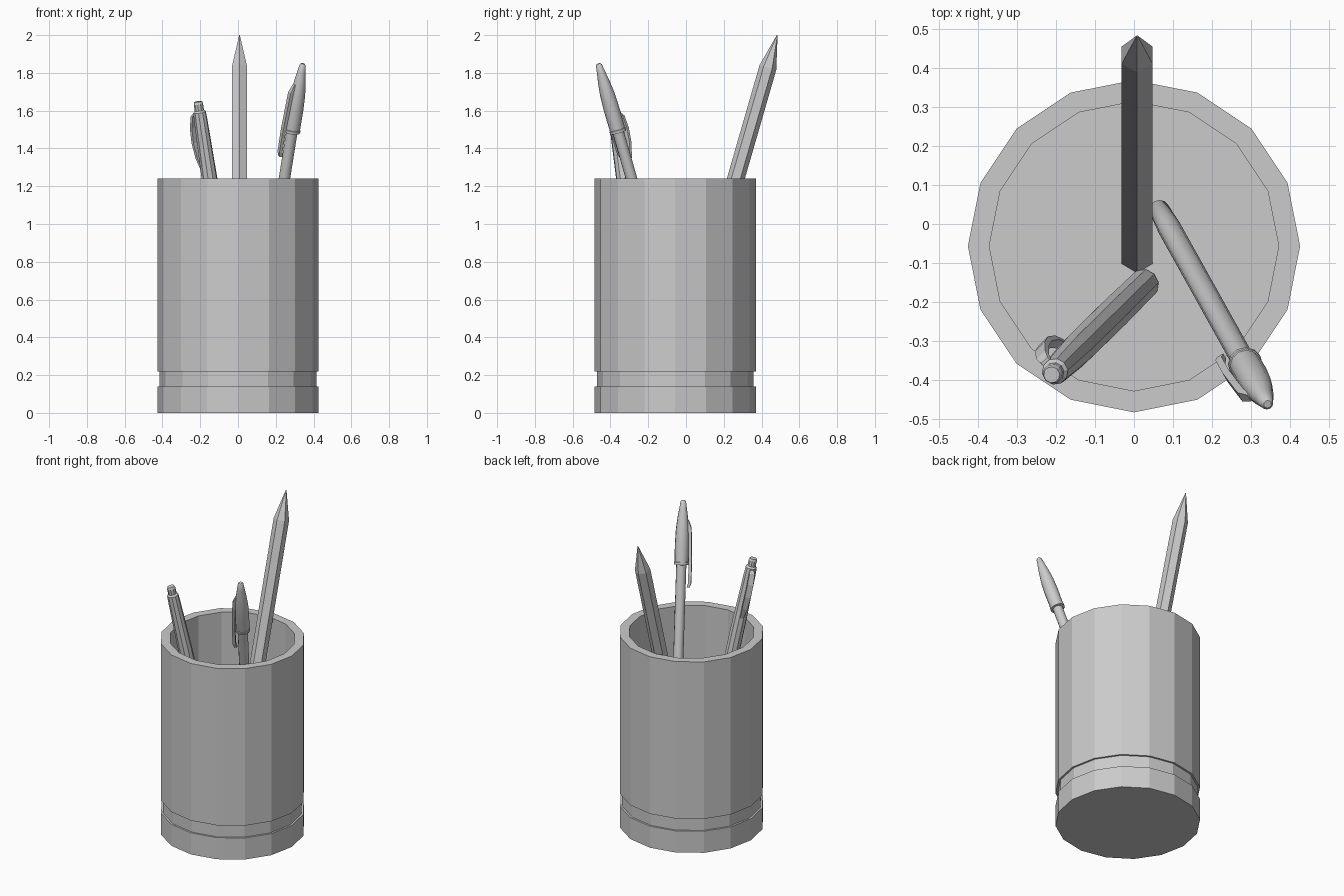
import bpy, bmesh, math
from mathutils import Vector

if "Cube" in bpy.data.objects:
    bpy.data.objects.remove(bpy.data.objects["Cube"])

grey = bpy.data.materials.new("plain_grey")
grey.use_nodes = True
GREY = (0.6, 0.6, 0.6, 1)
grey.diffuse_color = GREY
grey.node_tree.nodes["Principled BSDF"].inputs["Base Color"].default_value = GREY


def finish(name, bm, smooth=False):
    bmesh.ops.remove_doubles(bm, verts=bm.verts, dist=1e-5)
    bmesh.ops.recalc_face_normals(bm, faces=bm.faces)
    mesh = bpy.data.meshes.new(name)
    bm.to_mesh(mesh)
    bm.free()
    mesh.materials.append(grey)
    obj = bpy.data.objects.new(name, mesh)
    bpy.context.collection.objects.link(obj)
    if smooth:
        bpy.ops.object.select_all(action="DESELECT")
        obj.select_set(True)
        bpy.context.view_layer.objects.active = obj
        bpy.ops.object.shade_smooth_by_angle(angle=math.radians(40))
    return obj


def frame(base, tip):
    """Start point, axis, horizontal side direction and the remaining normal."""
    base, tip = Vector(base), Vector(tip)
    d = (tip - base).normalized()
    u = d.cross(Vector((0, 0, 1)))
    u = u.normalized() if u.length > 1e-4 else Vector((0, 1, 0))
    return base, d, u, d.cross(u)


def lathe(name, base, tip, profile, sides, smooth=False):
    """Spin (radius, distance) points about the line from base to tip."""
    o, d, u, v = frame(base, tip)
    bm = bmesh.new()
    rings = []
    for r, t in profile:
        ring = []
        for i in range(sides):
            a = math.tau * i / sides
            ring.append(bm.verts.new(o + d * t + (v * math.cos(a) + u * math.sin(a)) * r))
        rings.append(ring)
    for low, high in zip(rings, rings[1:]):
        for i in range(sides):
            j = (i + 1) % sides
            bm.faces.new((low[i], low[j], high[j], high[i]))
    for ring, r in ((rings[0], profile[0][0]), (rings[-1], profile[-1][0])):
        if r > 0:
            bm.faces.new(ring)
    return finish(name, bm, smooth)


def clip(name, base, tip, path, thick):
    """Bent plate: path points are (distance along pen, offset, half width)."""
    o, d, u, v = frame(base, tip)
    bm = bmesh.new()
    rows = []
    for t, off, w in path:
        rows.append([bm.verts.new(o + d * t + u * k + v * s) for k, s in
                     ((off, -w), (off, w), (off - thick, w), (off - thick, -w))])
    for a, b in zip(rows, rows[1:]):
        for i in range(4):
            j = (i + 1) % 4
            bm.faces.new((a[i], a[j], b[j], b[i]))
    bm.faces.new(rows[0])
    bm.faces.new(rows[-1])
    return finish(name, bm)


# Sixteen-sided cup with a groove near its foot
R, RIM, GROOVE, FLOOR = 0.427, 0.372, 0.415, 0.055
lathe("cup", (0, -0.057, 0), (0, -0.057, 1),
      [(R, 0), (R, 0.14), (GROOVE, 0.14), (GROOVE, 0.22), (R, 0.22),
       (R, 1.24), (RIM, 1.24), (RIM, FLOOR)], 16)

# Hexagonal pencil
lathe("pencil", (0.008, -0.09, 0.013), (0.008, 0.483, 2.0),
      [(0.046, 0), (0.046, 1.89), (0.002, 2.068)], 6)

# Push-button pen
base, tip = (0.03, -0.15, 0.02), (-0.212, -0.388, 1.65)
lathe("button_pen", base, tip,
      [(0.012, 0), (0.04, 0.04), (0.043, 0.6), (0.042, 1.25), (0.036, 1.55),
       (0.034, 1.605), (0.025, 1.615), (0.025, 1.65), (0.021, 1.663)], 10)
clip("button_pen_clip", base, tip,
     [(1.6, 0.04, 0.012), (1.585, 0.056, 0.016), (1.52, 0.073, 0.018),
      (1.44, 0.077, 0.018), (1.36, 0.066, 0.016), (1.29, 0.045, 0.01)], 0.015)

# Capped pen
base, tip = (0.06, 0.045, 0.08), (0.343, -0.463, 1.848)
lathe("capped_pen", base, tip,
      [(0.01, 0), (0.026, 0.03), (0.03, 0.2), (0.03, 1.49)], 12, True)
lathe("pen_cap", base, tip,
      [(0.03, 1.478), (0.044, 1.48), (0.044, 1.495), (0.041, 1.497), (0.042, 1.6),
       (0.039, 1.69), (0.031, 1.76), (0.023, 1.81), (0.016, 1.855), (0.01, 1.862)], 12, True)
clip("pen_cap_clip", base, tip,
     [(1.745, 0.034, 0.01), (1.7, 0.053, 0.014), (1.5, 0.062, 0.013),
      (1.37, 0.062, 0.011), (1.345, 0.054, 0.008)], 0.018)
